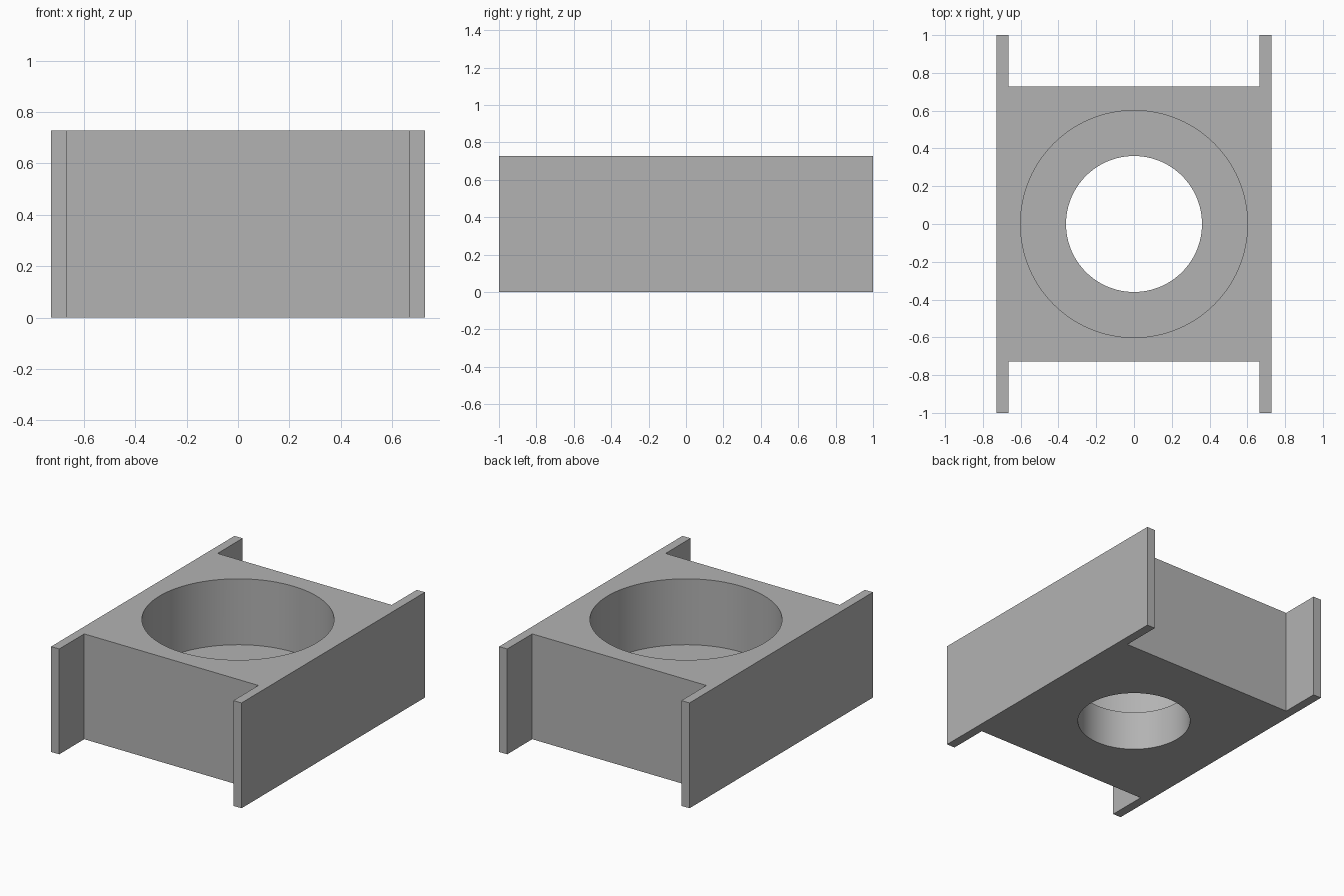
import bpy
import bmesh

cube = bpy.data.objects.get("Cube")
if cube:
    bpy.data.objects.remove(cube, do_unlink=True)

HALF_WIDTH, HALF_LENGTH, HEIGHT = 0.727, 1.0, 0.727
HALF_BLOCK = 0.727      # half depth of the central block
PLATE = 0.062           # side plate thickness
FLOOR = 0.272           # height of the ledge inside the bore
BORE_RADIUS, HOLE_RADIUS = 0.601, 0.36

grey = bpy.data.materials.new("plain grey")
grey.use_nodes = True
colour = (0.45, 0.45, 0.45, 1)
grey.diffuse_color = colour
grey.node_tree.nodes["Principled BSDF"].inputs["Base Color"].default_value = colour

# H-shaped outline: central block with side plates running past both ends
inner = HALF_WIDTH - PLATE
quarter = [(HALF_WIDTH, HALF_LENGTH), (inner, HALF_LENGTH), (inner, HALF_BLOCK)]
right_half = quarter + [(-x, y) for x, y in reversed(quarter)]
outline = right_half + [(-x, -y) for x, y in right_half]

bm = bmesh.new()
base = bm.faces.new([bm.verts.new((x, y, 0)) for x, y in outline])
grown = bmesh.ops.extrude_face_region(bm, geom=[base])
top_verts = [v for v in grown["geom"] if isinstance(v, bmesh.types.BMVert)]
bmesh.ops.translate(bm, verts=top_verts, vec=(0, 0, HEIGHT))
bmesh.ops.recalc_face_normals(bm, faces=bm.faces)
mesh = bpy.data.meshes.new("housing_block")
bm.to_mesh(mesh)
bm.free()
mesh.materials.append(grey)
housing = bpy.data.objects.new("housing_block", mesh)
bpy.context.collection.objects.link(housing)


def cut_round(name, radius, bottom, top):
    """Cut a vertical round hole through the housing."""
    bpy.ops.mesh.primitive_cylinder_add(
        vertices=96, radius=radius, depth=top - bottom,
        location=(0, 0, (top + bottom) / 2))
    cutter = bpy.context.object
    cutter.name = name
    cutter.hide_render = True
    cutter.data.materials.append(grey)
    cut = housing.modifiers.new(name, 'BOOLEAN')
    cut.operation = 'DIFFERENCE'
    cut.solver = 'EXACT'
    cut.object = cutter
    bpy.ops.object.select_all(action='DESELECT')
    housing.select_set(True)
    bpy.context.view_layer.objects.active = housing
    bpy.ops.object.modifier_apply(modifier=name)
    bpy.data.objects.remove(cutter, do_unlink=True)


# Wide bore from above, then the narrower through hole
cut_round("bore_cutter", BORE_RADIUS, FLOOR, HEIGHT + 0.2)
cut_round("hole_cutter", HOLE_RADIUS, -0.2, HEIGHT + 0.2)

# Smooth round walls, sharp rims
bpy.ops.object.shade_smooth_by_angle()
